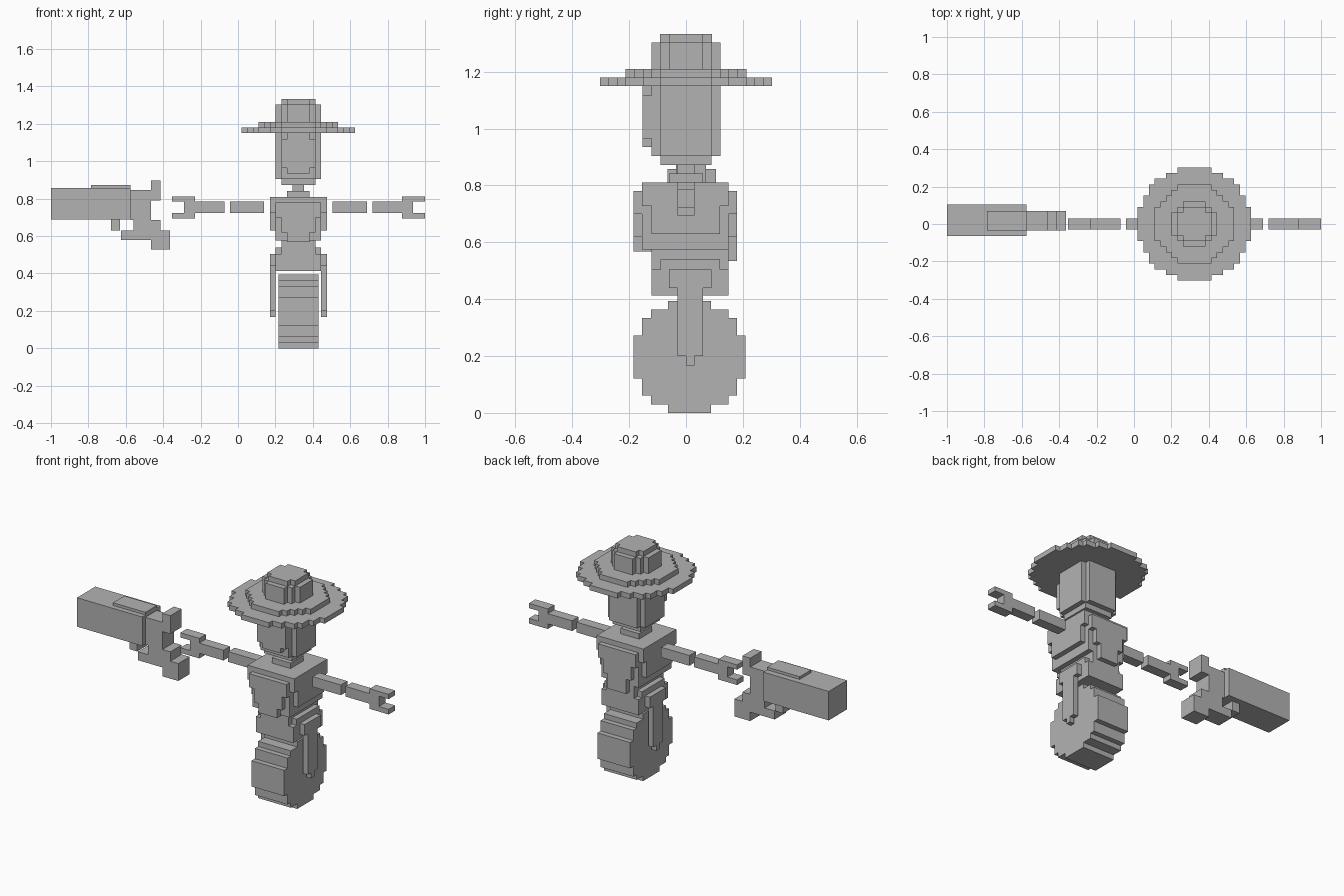
import bpy, bmesh, math
from mathutils import Vector

if "Cube" in bpy.data.objects:
    bpy.data.objects.remove(bpy.data.objects["Cube"])

V = 2 / 66          # grid step
CX = 0.323          # centre line of the figure

grey = bpy.data.materials.new("plain grey")
grey.diffuse_color = (0.45, 0.45, 0.45, 1)
grey.use_nodes = True
grey.node_tree.nodes["Principled BSDF"].inputs["Base Color"].default_value = grey.diffuse_color


def finish(name, bm):
    bmesh.ops.recalc_face_normals(bm, faces=bm.faces)
    me = bpy.data.meshes.new(name)
    bm.to_mesh(me)
    bm.free()
    me.materials.append(grey)
    ob = bpy.data.objects.new(name, me)
    bpy.context.collection.objects.link(ob)
    return ob


def boxes(name, *specs):
    """Blocks given as (x0, x1, y0, y1, z0, z1)."""
    bm = bmesh.new()
    for x0, x1, y0, y1, z0, z1 in specs:
        vs = bmesh.ops.create_cube(bm, size=1)["verts"]
        for v in vs:
            v.co = Vector(((x0 + x1) / 2 + v.co.x * (x1 - x0),
                           (y0 + y1) / 2 + v.co.y * (y1 - y0),
                           (z0 + z1) / 2 + v.co.z * (z1 - z0)))
    return finish(name, bm)


def centred(name, *specs):
    """Blocks on the centre line given as (half_x, y0, y1, z0, z1)."""
    return boxes(name, *[(CX - h, CX + h, *rest) for h, *rest in specs])


def stepped(name, widths, place, depth):
    """Prism whose outline is a stack of centred rows, one grid step each."""
    n = len(widths)
    side = []
    for i, w in enumerate(widths):
        for t in (i, i + 1):
            side.append((w * V / 2, (t - n / 2) * V))
    # drop the points that repeat or lie along straight runs
    side = [p for i, p in enumerate(side)
            if i in (0, len(side) - 1)
            or not (side[i - 1][0] == p[0] == side[i + 1][0])
            and p != side[i - 1] and p != side[i + 1]]
    outline = side + [(-a, b) for a, b in reversed(side)]
    bm = bmesh.new()
    f = bm.faces.new([bm.verts.new(place(a, b)) for a, b in outline])
    ext = bmesh.ops.extrude_face_region(bm, geom=[f])["geom"]
    bmesh.ops.translate(bm, vec=depth,
                        verts=[v for v in ext if isinstance(v, bmesh.types.BMVert)])
    return finish(name, bm)


def disc_rows(r):
    rows = []
    for i in range(2 * r):
        d = i + 0.5 - r
        rows.append(2 * math.floor(math.sqrt(r * r - d * d) + 0.5))
    return rows


def flat_stack(name, widths, z0, z1):
    return stepped(name, widths, lambda a, b: (CX + a, b, z0), (0, 0, z1 - z0))


# wheel
stepped("wheel", [5, 9, 11, 11, 13, 13, 13, 13, 13, 11, 11, 9, 5],
        lambda a, b: (CX - 3.5 * V, a + 0.0125, b + 6.5 * V), (7 * V, 0, 0))

# wheel fork on both sides
for s, label in ((-1, "left"), (1, "right")):
    a, b = sorted((CX + s * 4 * V, CX + s * 5 * V))
    boxes("fork_" + label,
          (a, b, -0.06, 0.09, 0.44, 0.505),
          (a, b, -0.03, 0.06, 0.2, 0.44),
          (a, b, 0, 0.03, 0.167, 0.2))

# hips and waist
centred("hips", (4 * V, -0.122, 0.15, 0.413, 0.505), (4 * V, -0.09, 0.12, 0.505, 0.54))
centred("waist", (3 * V, -0.122, 0.15, 0.505, 0.575))

# chest tapering down in steps
centred("chest",
        (5 * V, -0.155, 0.15, 0.78, 0.81),
        (5 * V, -0.155, 0.15, 0.727, 0.78),
        (5 * V, -0.122, 0.12, 0.63, 0.727),
        (4 * V, -0.155, 0.15, 0.575, 0.727))
centred("chest_plate",
        (4 * V, -0.185, -0.155, 0.70, 0.78),
        (3 * V, -0.185, -0.155, 0.62, 0.70),
        (2 * V, -0.185, -0.122, 0.567, 0.62))
centred("back_plate",
        (4 * V, 0.15, 0.18, 0.70, 0.78),
        (3 * V, 0.15, 0.18, 0.62, 0.70),
        (2 * V, 0.15, 0.18, 0.534, 0.62))

# neck and head
centred("neck", (2 * V, -0.06, 0.06, 0.81, 0.842), (V, -0.03, 0.03, 0.842, 0.872))
centred("jaw", (3 * V, -0.09, 0.09, 0.872, 0.904))
flat_stack("head", [6] + [8] * 6 + [6], 0.904, 1.15)
centred("face",
        (2 * V, -0.153, -0.121, 0.935, 0.965),
        (3 * V, -0.153, -0.121, 0.965, 1.117),
        (2 * V, -0.153, -0.121, 1.117, 1.15))

# round hat in four tiers
flat_stack("hat_brim", disc_rows(10), 1.15, 1.18)
flat_stack("hat_band", disc_rows(7), 1.18, 1.21)
flat_stack("hat_crown", disc_rows(4), 1.21, 1.303)
flat_stack("hat_top", disc_rows(3), 1.303, 1.333)

# floating arm pieces and claw hands on both sides
for s, label in ((-1, "left"), (1, "right")):
    def arm(name, *specs):
        out = []
        for d0, d1, z0, z1 in specs:
            x0, x1 = sorted((CX + s * d0, CX + s * d1))
            out.append((x0, x1, -0.03, 0.03, z0, z1))
        boxes(name + "_" + label, *out)
    arm("upper_arm", (0.183, 0.366, 0.724, 0.784))
    arm("forearm", (0.396, 0.553, 0.724, 0.784))
    arm("hand", (0.553, 0.613, 0.694, 0.812),
        (0.613, 0.676, 0.784, 0.812), (0.613, 0.676, 0.694, 0.724))

# oversized hand cannon
boxes("gun_barrel", (-1, -0.576, -0.065, 0.105, 0.688, 0.858))
boxes("gun_rail", (-0.787, -0.576, -0.035, 0.07, 0.858, 0.874))
boxes("gun_body", (-0.576, -0.466, -0.035, 0.07, 0.685, 0.845),
      (-0.56, -0.415, -0.035, 0.07, 0.63, 0.685))
boxes("gun_hammer", (-0.466, -0.415, -0.035, 0.07, 0.79, 0.897))
boxes("gun_trigger_guard", (-0.68, -0.63, -0.035, 0.07, 0.63, 0.688),
      (-0.625, -0.466, -0.035, 0.07, 0.58, 0.63))
boxes("gun_grip", (-0.466, -0.363, -0.035, 0.07, 0.528, 0.63))
